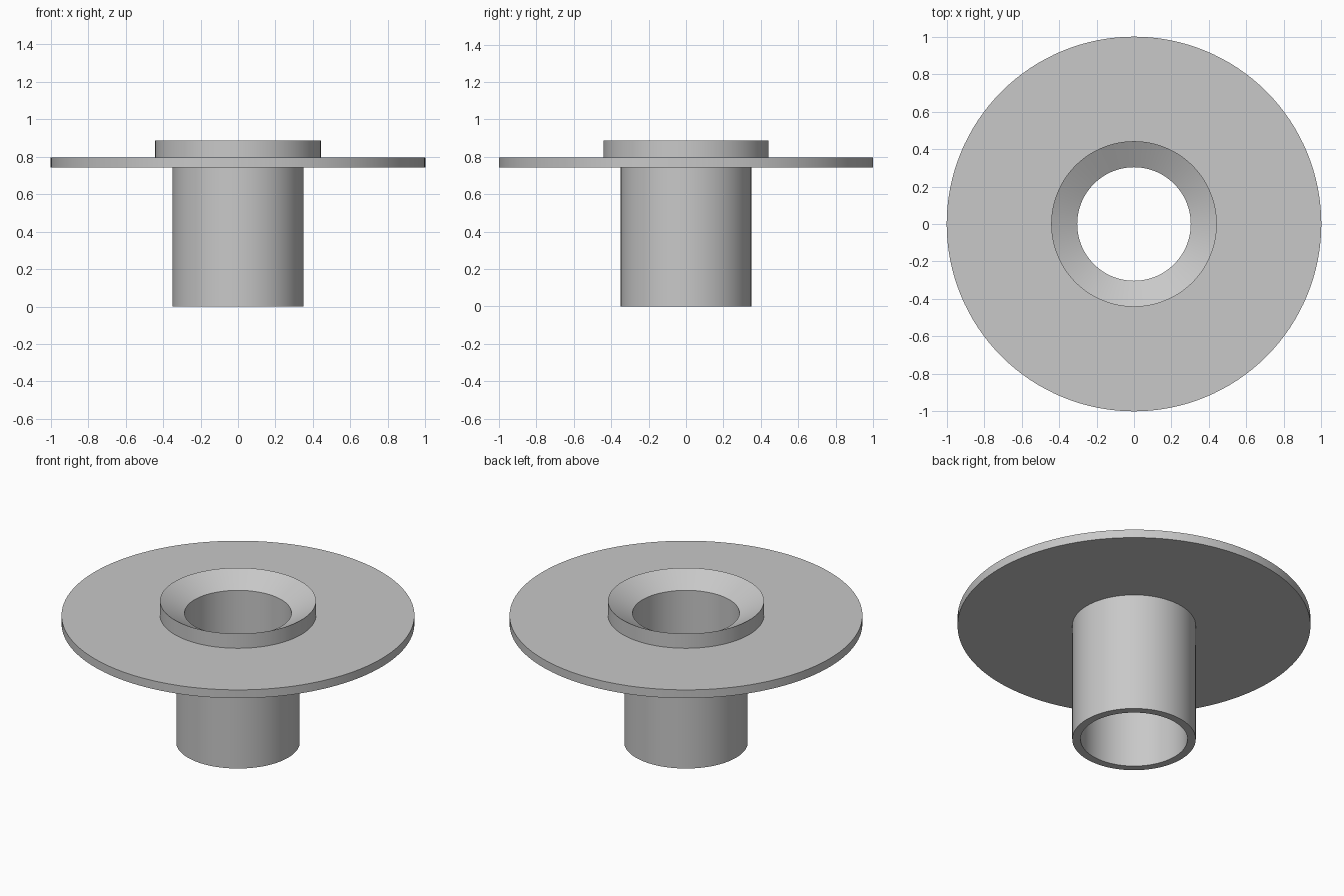
import bpy, bmesh, math
from mathutils import Matrix, Vector

cube = bpy.data.objects.get("Cube")
if cube:
    bpy.data.objects.remove(cube, do_unlink=True)

# Single plain grey
grey = bpy.data.materials.new("plain_grey")
grey.use_nodes = True
color = (0.58, 0.58, 0.58, 1)
grey.diffuse_color = color
grey.node_tree.nodes["Principled BSDF"].inputs["Base Color"].default_value = color

SEGMENTS = 128


def lathe(name, profile):
    """Revolve a closed (radius, height) profile around z."""
    bm = bmesh.new()
    verts = [bm.verts.new((r, 0, z)) for r, z in profile]
    edges = [bm.edges.new((verts[i - 1], verts[i])) for i in range(len(verts))]
    bmesh.ops.spin(bm, geom=verts + edges, cent=(0, 0, 0), axis=(0, 0, 1),
                   angle=math.tau, steps=SEGMENTS, use_merge=True)
    bmesh.ops.remove_doubles(bm, verts=bm.verts, dist=0.0001)
    bmesh.ops.recalc_face_normals(bm, faces=bm.faces)
    mesh = bpy.data.meshes.new(name)
    bm.to_mesh(mesh)
    bm.free()
    mesh.materials.append(grey)
    obj = bpy.data.objects.new(name, mesh)
    bpy.context.collection.objects.link(obj)
    bpy.ops.object.select_all(action="DESELECT")
    obj.select_set(True)
    bpy.context.view_layer.objects.active = obj
    bpy.ops.object.shade_smooth_by_angle(angle=math.radians(25))
    return obj


# Tube, flange and raised collar with a conical mouth, as one solid
BORE, TUBE, COLLAR, FLANGE = 0.303, 0.35, 0.442, 1.0
lathe("flanged_bushing", [
    (BORE, 0), (TUBE, 0),                    # tube end
    (TUBE, 0.743), (FLANGE, 0.743),          # flange underside
    (FLANGE, 0.795), (COLLAR, 0.795),        # flange top
    (COLLAR, 0.886), (BORE, 0.81),           # collar and conical mouth
])
